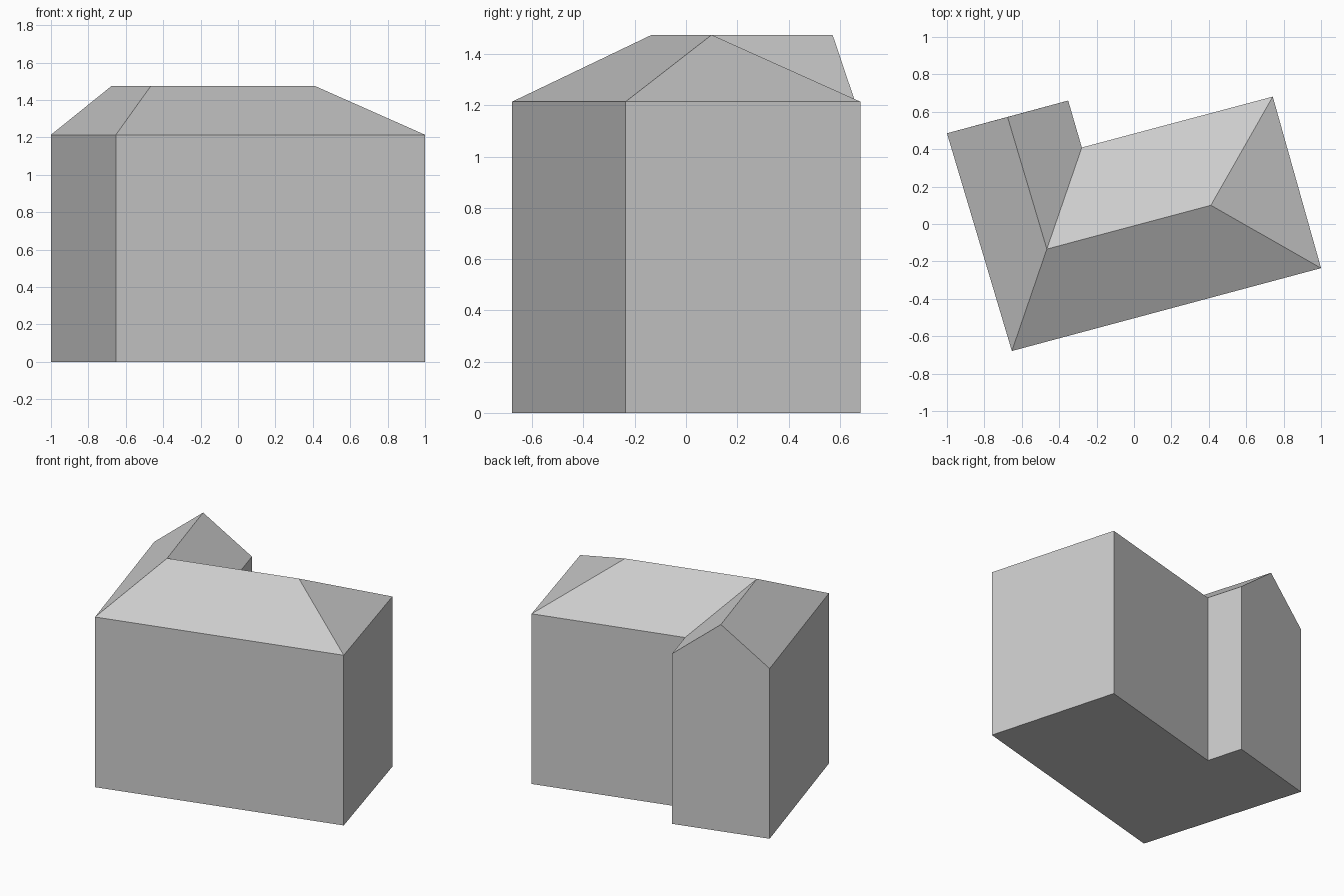
import bpy
import bmesh

cube = bpy.data.objects.get("Cube")
if cube:
    bpy.data.objects.remove(cube, do_unlink=True)

EAVE, RIDGE = 1.214, 1.475

grey = bpy.data.materials.new("plain grey")
grey.use_nodes = True
colour = (0.6, 0.6, 0.6, 1)
grey.diffuse_color = colour
grey.node_tree.nodes["Principled BSDF"].inputs["Base Color"].default_value = colour

# L-shaped footprint, counter-clockwise from the front corner
plan = {
    "front": (-0.653, -0.679),
    "right": (1.0, -0.236),
    "back": (0.742, 0.681),
    "inner": (-0.279, 0.409),
    "wing_in": (-0.352, 0.66),
    "wing_out": (-1.0, 0.485),
}
# Ridge points: corner of the L, hipped end, gabled end
ridge = {"bend": (-0.466, -0.134), "hip": (0.411, 0.1), "gable": (-0.676, 0.572)}


def make_part(name, points, faces):
    bm = bmesh.new()
    verts = {key: bm.verts.new(co) for key, co in points.items()}
    for face in faces:
        bm.faces.new([verts[key] for key in face])
    bm.normal_update()
    mesh = bpy.data.meshes.new(name)
    bm.to_mesh(mesh)
    bm.free()
    mesh.materials.append(grey)
    obj = bpy.data.objects.new(name, mesh)
    bpy.context.collection.objects.link(obj)
    return obj


# Shared points at ground, eave and ridge height
ground = {"low_" + k: (x, y, 0) for k, (x, y) in plan.items()}
eave = {k: (x, y, EAVE) for k, (x, y) in plan.items()}
top = {k: (x, y, RIDGE) for k, (x, y) in ridge.items()}

# Walls with floor; the wing end rises into a gable
names = list(plan)
wall_faces = [["low_" + n for n in reversed(names)]]
for a, b in zip(names, names[1:] + names[:1]):
    face = ["low_" + a, "low_" + b, b]
    if a == "wing_in":
        face.append("gable")
    wall_faces.append(face + [a])
make_part("walls", {**ground, **eave, "gable": top["gable"]}, wall_faces)

# Roof slopes: front, hipped end, rear, and both sides of the wing
make_part("roof", {**eave, **top}, [
    ("front", "right", "hip", "bend"),
    ("right", "back", "hip"),
    ("back", "inner", "bend", "hip"),
    ("inner", "wing_in", "gable", "bend"),
    ("wing_out", "front", "bend", "gable"),
])
